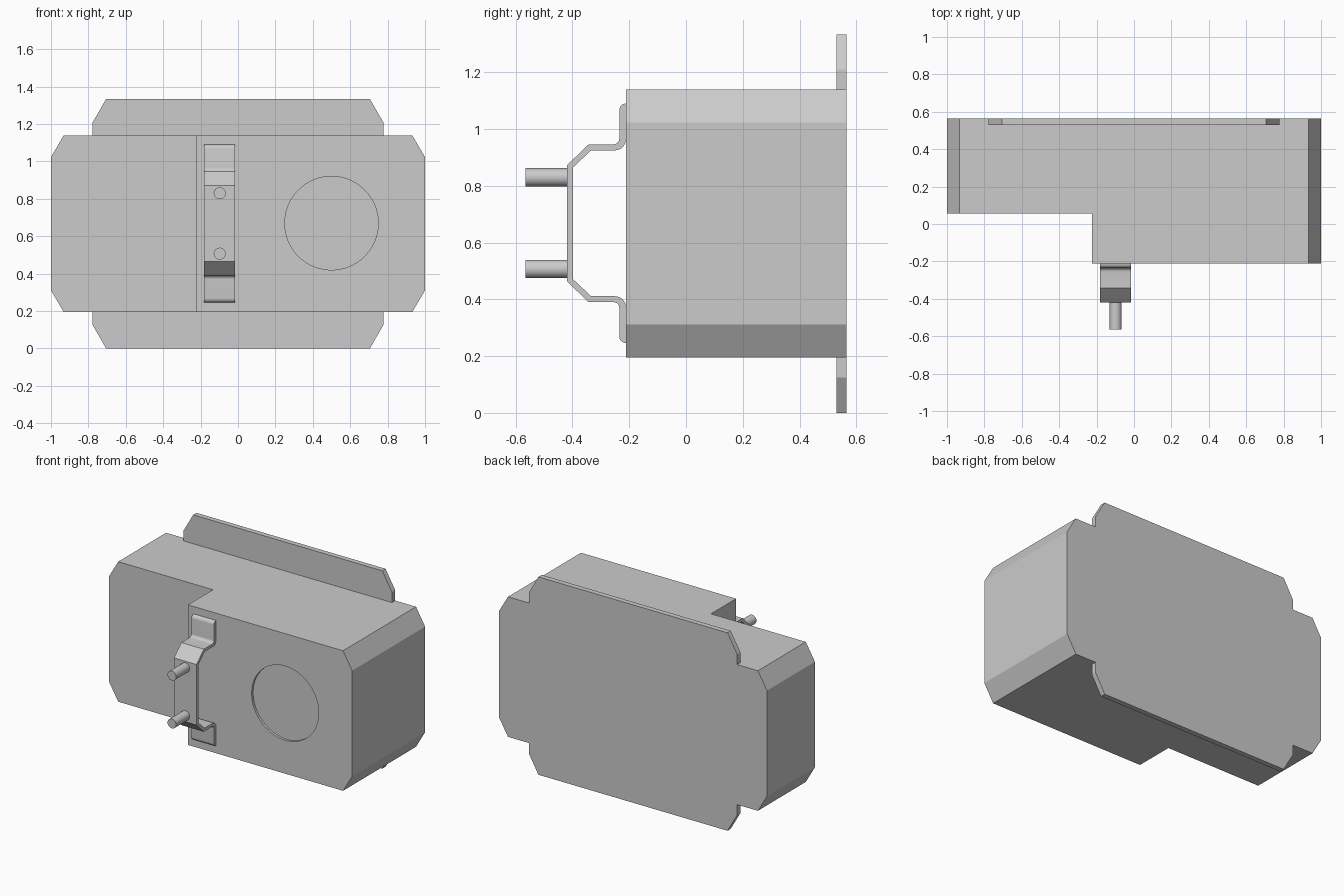
import bpy, bmesh, math
from mathutils import Vector

if "Cube" in bpy.data.objects:
    bpy.data.objects.remove(bpy.data.objects["Cube"])

MID_Z = 0.667  # horizontal symmetry plane of the whole model


def prism(name, points, offset):
    """Extrude a planar outline of 3D points into a closed solid."""
    bm = bmesh.new()
    face = bm.faces.new([bm.verts.new(p) for p in points])
    ext = bmesh.ops.extrude_face_region(bm, geom=[face])
    verts = [g for g in ext["geom"] if isinstance(g, bmesh.types.BMVert)]
    bmesh.ops.translate(bm, vec=Vector(offset), verts=verts)
    bmesh.ops.recalc_face_normals(bm, faces=bm.faces)
    mesh = bpy.data.meshes.new(name)
    bm.to_mesh(mesh)
    bm.free()
    obj = bpy.data.objects.new(name, mesh)
    bpy.context.collection.objects.link(obj)
    return obj


def cylinder(name, x, z, y0, y1, radius, sides):
    """Cylinder lying along y."""
    bpy.ops.mesh.primitive_cylinder_add(
        vertices=sides, radius=radius, depth=y1 - y0,
        location=(x, (y0 + y1) / 2, z), rotation=(math.pi / 2, 0, 0))
    obj = bpy.context.object
    obj.name = name
    bpy.ops.object.shade_smooth_by_angle(angle=math.radians(30))
    return obj


def cut(target, cutter):
    cutter.hide_render = True
    cutter.hide_set(True)
    cutter.display_type = 'WIRE'
    mod = target.modifiers.new("cut", 'BOOLEAN')
    mod.operation = 'DIFFERENCE'
    mod.solver = 'EXACT'
    mod.object = cutter
    bpy.context.view_layer.objects.active = target
    bpy.ops.object.modifier_apply(modifier=mod.name)
    bpy.data.objects.remove(cutter)


def arc(cy, cz, r, a0, a1, n=5):
    """Points of an arc in the y-z plane, angles in degrees."""
    angles = [math.radians(a0 + (a1 - a0) * i / n) for i in range(n + 1)]
    return [(cy + r * math.cos(a), cz + r * math.sin(a)) for a in angles]


# Housing: chamfered box with a stepped front and a shallow round recess
half_h, cx, cz = 0.472, 0.068, 0.116
outline = []
for sx, sz in ((1, 1), (-1, 1), (-1, -1), (1, -1)):
    pair = [(sx, sz * (half_h - cz)), (sx * (1 - cx), sz * half_h)]
    outline += pair if sx * sz > 0 else pair[::-1]
housing = prism("housing", [(x, -0.212, MID_Z + z) for x, z in outline], (0, 0.777, 0))
step = prism("step_cutter", [(-1.2, -0.4, -0.1), (-0.225, -0.4, -0.1),
                             (-0.225, 0.055, -0.1), (-1.2, 0.055, -0.1)], (0, 0, 1.6))
cut(housing, step)
cut(housing, cylinder("recess_cutter", 0.5, 0.67, -0.3, -0.196, 0.25, 64))

# Mounting tabs above and below the back edge
tab = [(-0.705, 0.667), (-0.777, 0.542), (-0.777, half_h),
       (0.777, half_h), (0.777, 0.542), (0.705, 0.667)]
for name, s in (("upper_tab", 1), ("lower_tab", -1)):
    prism(name, [(x, 0.53, MID_Z + s * z) for x, z in tab], (0, 0.035, 0))

# Bent strap bracket: upper half profile (y, height above middle), then mirrored
outer = ([(-0.42, 0.204), (-0.343, 0.278), (-0.255, 0.278)]
         + arc(-0.255, 0.298, 0.020, -90, 0)
         + arc(-0.212, 0.399, 0.023, 180, 90))
outer = [(-0.42, 0.204), (-0.343, 0.278), (-0.255, 0.278)] + \
    arc(-0.255, 0.298, 0.020, -75, 0) + arc(-0.212, 0.399, 0.023, 180, 90)
inner = [(-0.399, 0.196), (-0.334, 0.257), (-0.250, 0.257)] + \
    arc(-0.250, 0.295, 0.038, -75, 0)
upper = inner[:] + outer[::-1]
lower = [(y, -z) for y, z in upper[::-1]]
strap = prism("strap_bracket", [(-0.183, y, 0.668 + z) for y, z in upper + lower],
              (0.168, 0, 0))
for p in strap.data.polygons:
    p.use_smooth = True
bpy.ops.object.select_all(action='DESELECT')
strap.select_set(True)
bpy.context.view_layer.objects.active = strap
bpy.ops.object.shade_smooth_by_angle(angle=math.radians(25))

# Contact pins on the strap
for name, z in (("upper_pin", 0.83), ("lower_pin", 0.507)):
    cylinder(name, -0.098, z, -0.565, -0.41, 0.032, 24)
